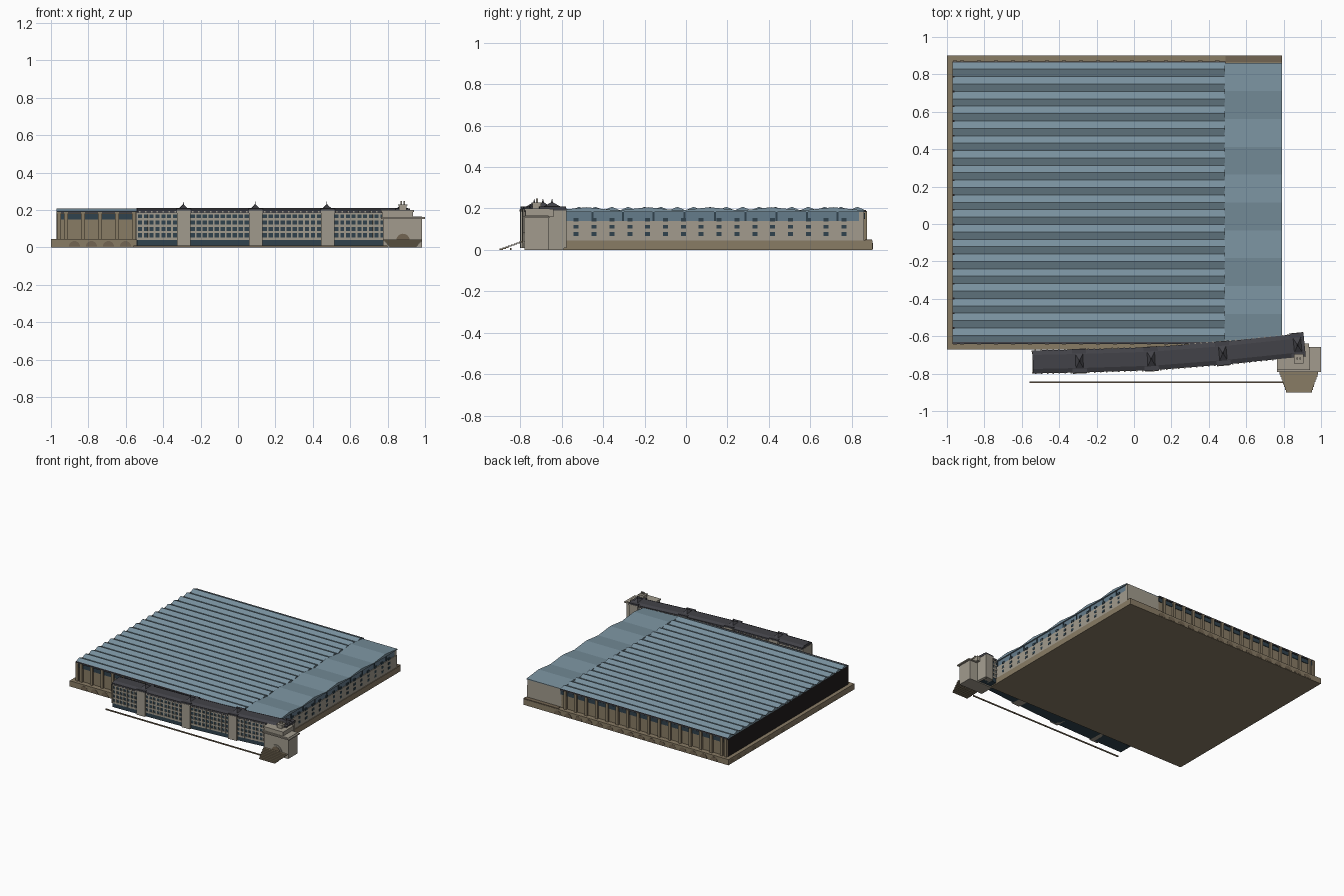
import bpy, bmesh, math
from mathutils import Matrix, Vector

if "Cube" in bpy.data.objects:
    bpy.data.objects.remove(bpy.data.objects["Cube"])


def material(name, rgb):
    m = bpy.data.materials.new(name)
    m.diffuse_color = (*rgb, 1)
    m.use_nodes = True
    m.node_tree.nodes["Principled BSDF"].inputs["Base Color"].default_value = m.diffuse_color
    return m


STONE = material("stone", (0.36, 0.33, 0.27))
BROWN = material("brown_brick", (0.25, 0.2, 0.13))
DARKBROWN = material("dark_brown", (0.17, 0.13, 0.085))
ROOF = material("blue_roof", (0.19, 0.28, 0.34))
GLASS = material("dark_glass", (0.03, 0.055, 0.075))
PALE = material("pale_glass", (0.13, 0.2, 0.26))
SLATE = material("slate", (0.055, 0.055, 0.065))
BLACK = material("black_wall", (0.015, 0.012, 0.012))


def finish(name, bm, mat):
    bmesh.ops.recalc_face_normals(bm, faces=bm.faces)
    me = bpy.data.meshes.new(name)
    bm.to_mesh(me)
    bm.free()
    me.materials.append(mat)
    ob = bpy.data.objects.new(name, me)
    bpy.context.collection.objects.link(ob)
    return ob


def boxes(name, spans, mat, frame=Matrix()):
    """Each span is x0, x1, y0, y1, z0, z1."""
    bm = bmesh.new()
    for x0, x1, y0, y1, z0, z1 in spans:
        m = Matrix.Translation(((x0 + x1) / 2, (y0 + y1) / 2, (z0 + z1) / 2))
        m = frame @ m @ Matrix.Diagonal((x1 - x0, y1 - y0, z1 - z0, 1))
        bmesh.ops.create_cube(bm, size=1, matrix=m)
    return finish(name, bm, mat)


def extrude(name, profiles, vec, mat):
    """Extrude closed profiles along a vector."""
    bm = bmesh.new()
    for p in profiles:
        f = bm.faces.new([bm.verts.new(v) for v in p])
        r = bmesh.ops.extrude_face_region(bm, geom=[f])
        vs = [v for v in r["geom"] if isinstance(v, bmesh.types.BMVert)]
        bmesh.ops.translate(bm, verts=vs, vec=vec)
    return finish(name, bm, mat)


def arch(c, r, z, axis, n=10):
    """Half-round outline standing along x or y."""
    pts = [(r * math.cos(math.pi * i / n), r * math.sin(math.pi * i / n)) for i in range(n + 1)]
    if axis == "x":
        return [(c[0] + a, c[1], z + b) for a, b in pts]
    return [(c[0], c[1] + a, z + b) for a, b in pts]


# Plinth with arched basement openings
boxes("plinth", [(-1, 0.79, -0.67, 0.90, 0, 0.045)], BROWN)
boxes("back_ledge", [(0.49, 0.79, 0.865, 0.898, 0.04, 0.05)], DARKBROWN)
bays = [-0.92 + 0.091 * i for i in range(16)]
for name, y in (("front_arches", -0.672), ("back_arches", 0.898)):
    extrude(name, [arch((x + 0.0455, y), 0.03, 0.004, "x") for x in bays], (0, 0.004, 0), DARKBROWN)
extrude("left_arches", [arch((-1.0, -0.6 + 0.091 * i), 0.03, 0.004, "y") for i in range(17)],
        (0.002, 0, 0), DARKBROWN)

# Factory hall walls
boxes("hall_core", [(-0.965, 0.49, -0.63, 0.86, 0.04, 0.19)], BROWN)
boxes("left_wall", [(-0.97, -0.96, -0.632, 0.862, 0.045, 0.193)], BLACK)
boxes("hall_glazing", [(-0.965, 0.49, -0.634, 0.864, 0.148, 0.178)], GLASS)
boxes("hall_pilasters", [(x - 0.011, x + 0.011, a, a + 0.016, 0.045, 0.188)
                         for x in [-0.957] + bays for a in (-0.645, 0.859)], BROWN)
boxes("hall_eaves", [(-0.97, 0.49, a, a + 0.012, 0.182, 0.193) for a in (-0.642, 0.858)], SLATE)

# Side wing with windows on the right
boxes("wing_block", [(0.485, 0.785, -0.635, 0.86, 0.04, 0.14),
                     (0.485, 0.782, 0.835, 0.86, 0.14, 0.19)], STONE)
boxes("wing_clerestory", [(0.485, 0.78, -0.635, 0.84, 0.135, 0.19)], PALE)
boxes("clerestory_posts", [(0.77, 0.784, y - 0.005, y + 0.005, 0.14, 0.19)
                           for y in [-0.6 + 0.148 * i for i in range(10)]], GLASS)
boxes("wing_windows", [(0.77, 0.787, y - 0.012, y + 0.012, z - 0.009, z + 0.009)
                       for y in [-0.53 + 0.0862 * i for i in range(16)]
                       for z in (0.077, 0.112, 0.146)], GLASS)


# Folded roofs
def folded_roof(name, x0, x1, y0, y1, n, low, high):
    step = (y1 - y0) / (2 * n)
    top = [(x0, y0 + step * i, high if i % 2 else low) for i in range(2 * n + 1)]
    outline = [(x0, y0, low - 0.006)] + top + [(x0, y1, low - 0.006)]
    extrude(name, [outline], (x1 - x0, 0, 0), ROOF)


folded_roof("ridge_roof", -0.97, 0.487, -0.635, 0.867, 19, 0.191, 0.208)
folded_roof("wave_roof", 0.483, 0.79, -0.63, 0.86, 5, 0.19, 0.206)

# Office range: bent row of four segments along the front
line = [Vector(p) for p in ((-0.54, -0.795, 0), (-0.29, -0.79, 0), (0.095, -0.778, 0),
                            (0.48, -0.748, 0), (0.91, -0.704, 0))]
D = 0.115
for k, (a, b) in enumerate(zip(line, line[1:])):
    d = b - a
    L = d.length
    F = Matrix.Translation(a) @ Matrix.Rotation(math.atan2(d.y, d.x), 4, "Z")
    boxes(f"office_glass_{k}", [(0, L, 0.003, D - 0.003, 0.008, 0.188)], GLASS, F)
    n = round(L / 0.031)
    piers = [(L * i / n - 0.005, L * i / n + 0.005, y, y + 0.008, 0.04, 0.19)
             for i in range(n + 1) for y in (-0.003, D - 0.005)]
    bands = [(0, L, y, y + 0.006, z, z + h) for y in (-0.001, D - 0.005)
             for z, h in ((0.04, 0.014), (0.076, 0.012), (0.11, 0.012), (0.144, 0.012), (0.176, 0.012))]
    ends = [(-0.002, 0.006, 0, D, 0.04, 0.19)] if k == 0 else []
    if k == 3:
        ends = [(L - 0.006, L + 0.002, 0, D, 0.0, 0.19)]
    boxes(f"office_wall_{k}", piers + bands + ends, STONE, F)
    # Low pitched slate roof
    prof = [(0, -0.004, 0.184), (0, -0.004, 0.2), (0, 0.02, 0.21), (0, D - 0.02, 0.21),
            (0, D + 0.004, 0.2), (0, D + 0.004, 0.184)]
    extrude(f"office_roof_{k}", [[F @ Vector(p) for p in prof]], d, SLATE)
    boxes(f"roof_brackets_{k}", [(L * (i + 0.5) / n - 0.004, L * (i + 0.5) / n + 0.004, y, y + 0.006, 0.186, 0.194)
                                 for i in range(n) for y in (-0.008, D + 0.002)], STONE, F)

# Stair towers with small pointed roofs
for k, p in enumerate(line[1:4] + [Vector((0.88, -0.704, 0))]):
    ang = (0.035, 0.055, 0.09, 0.1)[k]
    F = Matrix.Translation(p) @ Matrix.Rotation(ang, 4, "Z")
    boxes(f"tower_{k}", [(-0.036, 0.036, -0.01, D + 0.008, 0.008, 0.198)], STONE, F)
    bm = bmesh.new()
    bmesh.ops.create_cube(bm, size=1, matrix=F @ Matrix.Translation((0, D / 2, 0.2))
                          @ Matrix.Diagonal((0.076, D + 0.014, 0.018, 1)))
    for r1, r2, h, z in ((0.042, 0.006, 0.02, 0.218), (0.006, 0.001, 0.022, 0.234)):
        bmesh.ops.create_cone(bm, cap_ends=True, segments=4, radius1=r1, radius2=r2, depth=h,
                              matrix=F @ Matrix.Translation((0, D / 2, z))
                              @ Matrix.Diagonal((0.75, 1.4, 1, 1)) @ Matrix.Rotation(math.pi / 4, 4, "Z"))
    finish(f"tower_roof_{k}", bm, SLATE)

# Entrance pavilion
boxes("pavilion", [(0.775, 0.985, -0.78, -0.665, 0.0, 0.165),
                   (0.77, 0.935, -0.775, -0.64, 0.16, 0.198)], STONE)
boxes("pavilion_cornice", [(0.765, 1.0, -0.79, -0.658, 0.153, 0.162),
                           (0.765, 0.94, -0.78, -0.66, 0.19, 0.2)], STONE)
boxes("pavilion_turret", [(0.86, 0.9, -0.74, -0.7, 0.19, 0.226),
                          (0.855, 0.905, -0.745, -0.695, 0.224, 0.23),
                          (0.868, 0.878, -0.725, -0.715, 0.23, 0.247),
                          (0.884, 0.894, -0.725, -0.715, 0.23, 0.247)], STONE)
extrude("door_surround", [arch((0.882, -0.787), 0.048, 0.037, "x", 16)], (0, 0.01, 0), STONE)
extrude("door_arch", [arch((0.882, -0.789), 0.036, 0.037, "x", 16)], (0, 0.004, 0), DARKBROWN)

# Entrance steps, widening towards the door
N = 8
steps = []
for i in range(N):
    t = i / (N - 1)
    w = 0.07 + 0.033 * t
    y = -0.90 + 0.11 * i / N
    z = 0.036 * t
    steps.append((0.882 - w, 0.882 + w, y, y + 0.0165, z, z + 0.006))
boxes("entrance_steps", steps, BROWN)

# Low boundary wall in front of the offices
boxes("boundary_wall", [(-0.56, 0.80, -0.849, -0.843, 0, 0.01)], DARKBROWN)
